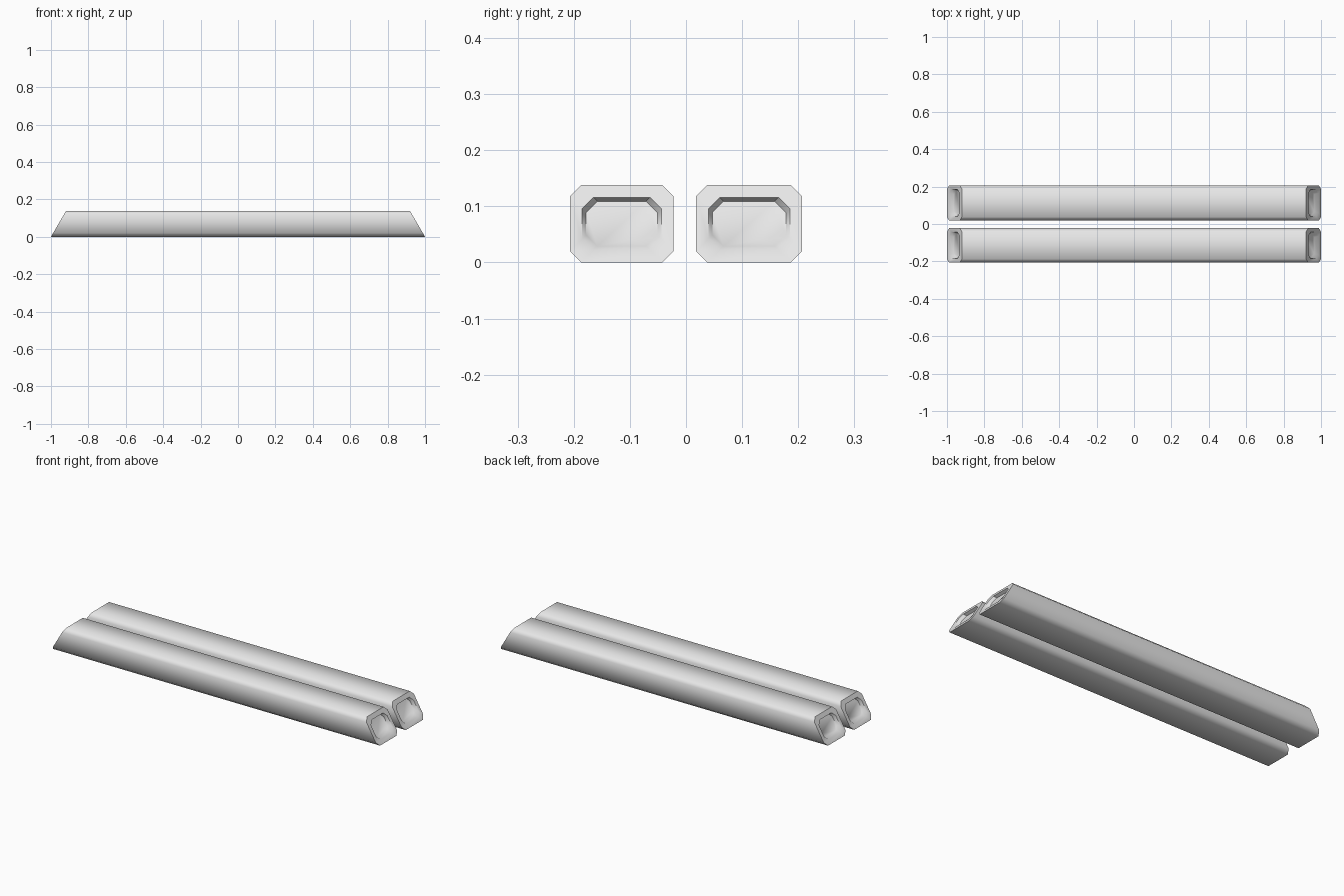
import bpy, bmesh, math

cube = bpy.data.objects.get("Cube")
if cube:
    bpy.data.objects.remove(cube, do_unlink=True)

HEIGHT = 0.138
SLOPE = 0.08 / HEIGHT      # end faces lean inwards towards the top
CHAMFER = 0.02

grey = bpy.data.materials.new("light grey")
grey.use_nodes = True
colour = (0.8, 0.8, 0.8, 1)
grey.diffuse_color = colour
grey.node_tree.nodes["Principled BSDF"].inputs["Base Color"].default_value = colour


def octagon(width, inset):
    """Chamfered rectangle in y and z, shrunk by the inset."""
    y, h = width / 2 - inset, HEIGHT / 2 - inset
    c = CHAMFER
    half = [(y - c, -h), (y, c - h), (y, h - c), (y - c, h)]
    return half + [(-a, -b) for a, b in half]


def bar(name, y_min, y_max):
    width, centre = y_max - y_min, (y_min + y_max) / 2
    bm = bmesh.new()
    rings = []
    # Recess floor, recess rim and outer edge at each end: (side, inset, depth)
    for side, inset, depth in ((-1, 0.029, 0.02), (-1, 0.022, 0), (-1, 0, 0),
                               (1, 0, 0), (1, 0.022, 0), (1, 0.029, 0.02)):
        ring = []
        for y, z in octagon(width, inset):
            z += HEIGHT / 2
            ring.append(bm.verts.new((side * (1 - SLOPE * z - depth), centre + y, z)))
        rings.append(ring)
    # Join neighbouring rings and close the recess floors
    for a, b in zip(rings, rings[1:]):
        for i in range(len(a)):
            j = (i + 1) % len(a)
            bm.faces.new((a[i], a[j], b[j], b[i]))
    bm.faces.new(rings[0])
    bm.faces.new(rings[-1])
    bmesh.ops.recalc_face_normals(bm, faces=bm.faces)

    mesh = bpy.data.meshes.new(name)
    bm.to_mesh(mesh)
    bm.free()
    mesh.materials.append(grey)
    obj = bpy.data.objects.new(name, mesh)
    bpy.context.collection.objects.link(obj)
    bpy.ops.object.select_all(action='DESELECT')
    obj.select_set(True)
    bpy.context.view_layer.objects.active = obj
    bpy.ops.object.shade_smooth_by_angle(angle=math.radians(50))


bar("front_bar", -0.207, -0.022)
bar("back_bar", 0.018, 0.207)
